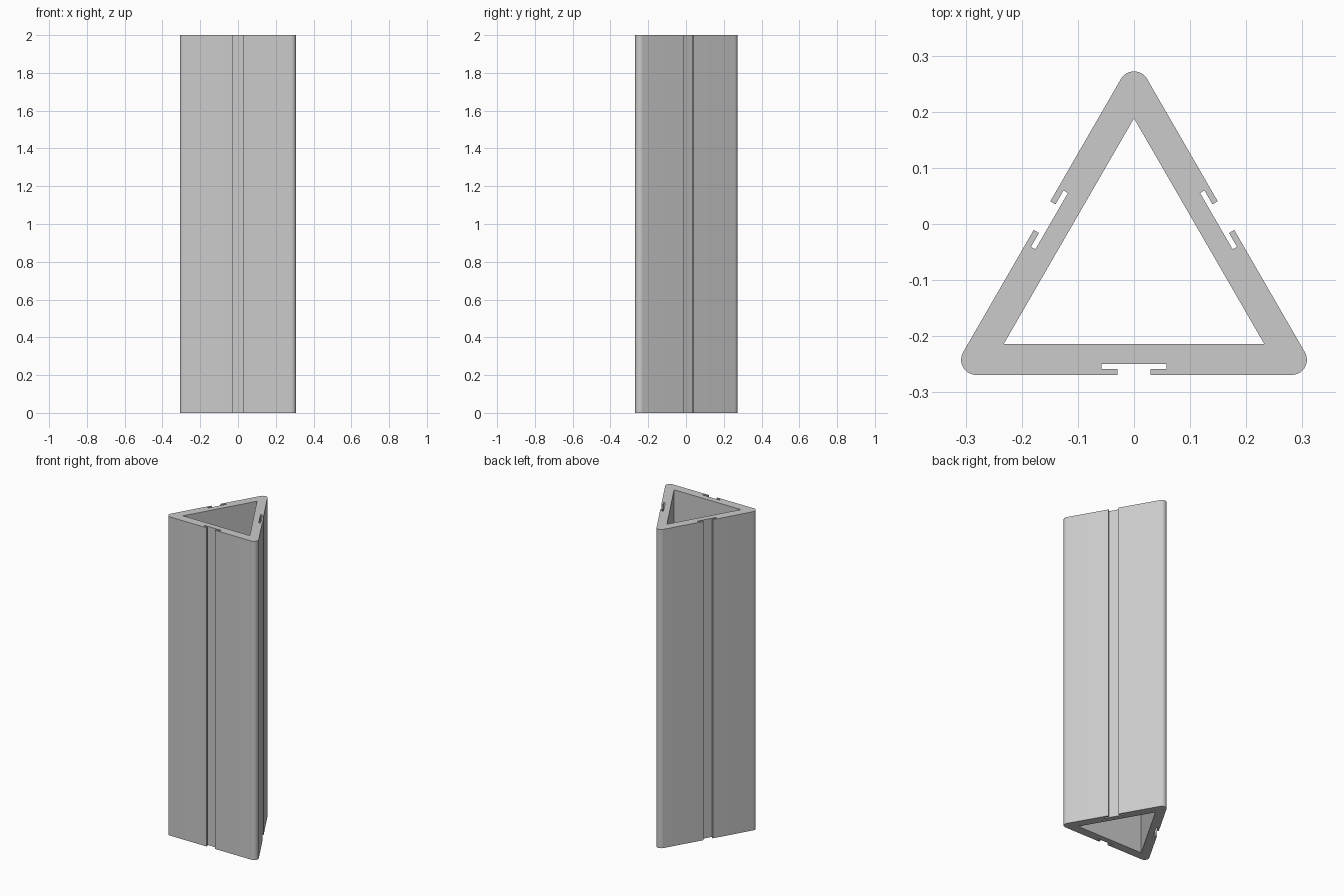
import bpy, bmesh, math
from mathutils import Vector

if "Cube" in bpy.data.objects:
    bpy.data.objects.remove(bpy.data.objects["Cube"])

HEIGHT = 2.0
CENTRE_Y = -0.0797      # centroid of the triangular section
WALL_OUT = 0.1893       # centroid to outer face
INNER_R = 0.268         # centroid to inner corner
CORNER_R = 0.027        # outer corner rounding
CORNER_D = 2 * (WALL_OUT - CORNER_R)
ARC_STEPS = 16

# T-slot section: (distance along the side, distance out from the centroid)
SLOT = [(-0.0295, WALL_OUT), (-0.0295, 0.1785), (-0.058, 0.1785), (-0.058, 0.1695),
        (0.058, 0.1695), (0.058, 0.1785), (0.0295, 0.1785), (0.0295, WALL_OUT)]


def polar(radius, angle):
    return Vector((radius * math.cos(angle), radius * math.sin(angle)))


# Outer and inner outlines, one side at a time
outer, inner = [], []
for i in range(3):
    a = math.radians(-90 + 120 * i)
    normal, along = polar(1, a), polar(1, a + math.pi / 2)
    outer += [along * t + normal * d for t, d in SLOT]
    corner = a + math.radians(60)
    for k in range(ARC_STEPS + 1):
        turn = a + math.radians(120) * k / ARC_STEPS
        outer.append(polar(CORNER_D, corner) + polar(CORNER_R, turn))
    inner.append(polar(INNER_R, corner))

# Walls from both outlines, then filled ring caps
bm = bmesh.new()
cap_edges = {0.0: [], HEIGHT: []}
for loop in (outer, inner):
    low, high = [[bm.verts.new((p.x, p.y + CENTRE_Y, z)) for p in loop]
                 for z in (0.0, HEIGHT)]
    for i in range(len(loop)):
        j = (i + 1) % len(loop)
        bm.faces.new((low[i], low[j], high[j], high[i]))
        cap_edges[0.0].append(bm.edges.get((low[i], low[j])))
        cap_edges[HEIGHT].append(bm.edges.get((high[i], high[j])))
for z, edges in cap_edges.items():
    bmesh.ops.triangle_fill(bm, edges=edges, use_beauty=True, normal=(0, 0, 1))
bmesh.ops.recalc_face_normals(bm, faces=bm.faces)

mesh = bpy.data.meshes.new("slotted_triangular_tube")
bm.to_mesh(mesh)
bm.free()
tube = bpy.data.objects.new("slotted_triangular_tube", mesh)
bpy.context.collection.objects.link(tube)

grey = bpy.data.materials.new("light_grey")
grey.diffuse_color = (0.6, 0.6, 0.6, 1)
grey.use_nodes = True
grey.node_tree.nodes["Principled BSDF"].inputs["Base Color"].default_value = grey.diffuse_color
mesh.materials.append(grey)

# Smooth the rounded corners, keep slot and cap edges sharp
bpy.context.view_layer.objects.active = tube
tube.select_set(True)
bpy.ops.object.shade_smooth_by_angle(angle=math.radians(30))
